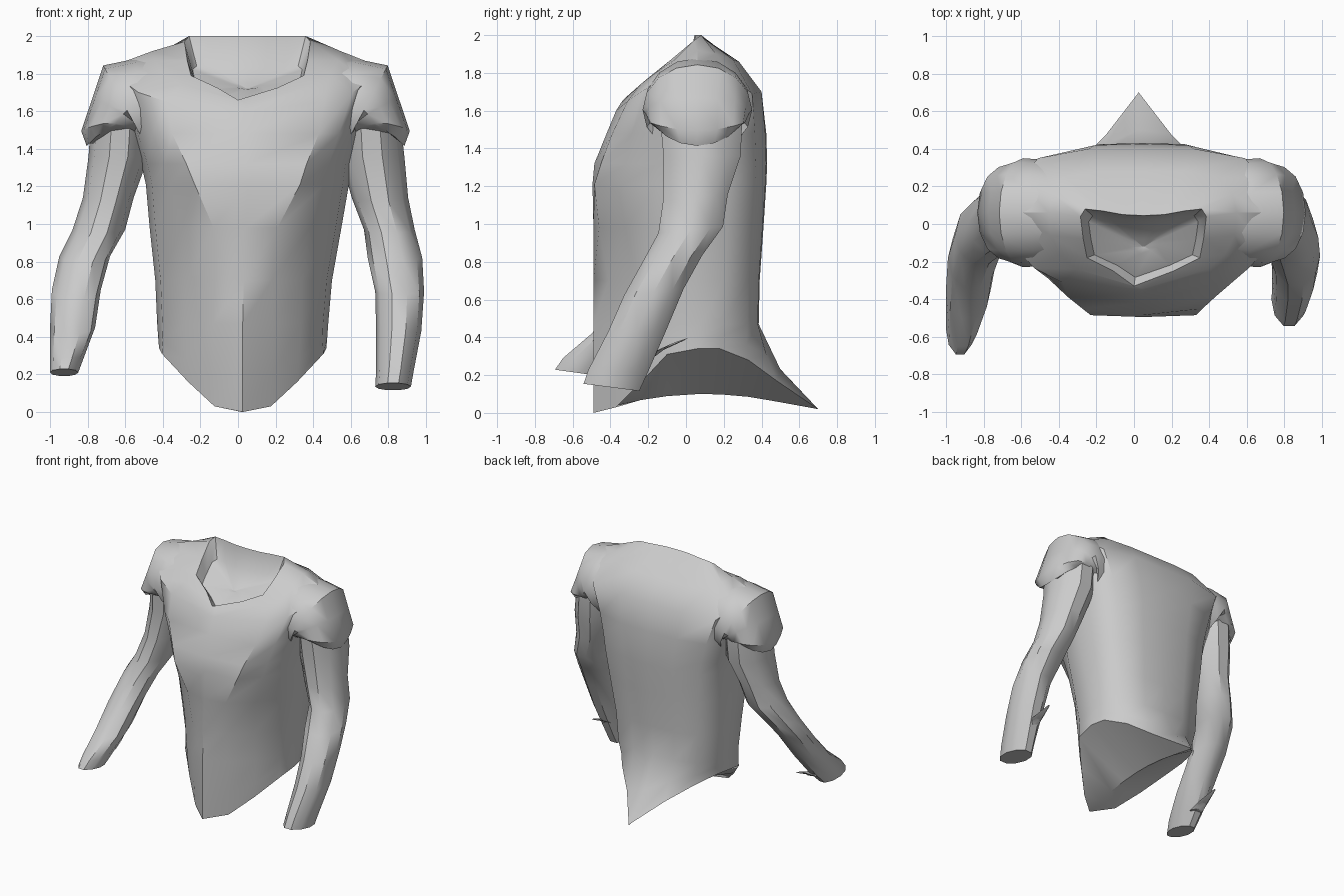
import bpy, bmesh
from math import cos, sin, pi, radians


def loft(name, rings, cap=True, angle=35):
    """Skin a list of equal-length closed rings."""
    bm = bmesh.new()
    vr = [[bm.verts.new(p) for p in r] for r in rings]
    n = len(rings[0])
    for a, b in zip(vr, vr[1:]):
        for i in range(n):
            j = (i + 1) % n
            bm.faces.new((a[i], a[j], b[j], b[i]))
    if cap:
        bm.faces.new(vr[0])
        bm.faces.new(vr[-1])
    bmesh.ops.remove_doubles(bm, verts=bm.verts, dist=0.0005)
    bmesh.ops.recalc_face_normals(bm, faces=bm.faces)
    me = bpy.data.meshes.new(name)
    bm.to_mesh(me)
    bm.free()
    ob = bpy.data.objects.new(name, me)
    bpy.context.collection.objects.link(ob)
    bpy.ops.object.select_all(action='DESELECT')
    ob.select_set(True)
    bpy.context.view_layer.objects.active = ob
    bpy.ops.object.shade_smooth_by_angle(angle=radians(angle))
    return ob


def full(half, cx):
    """Complete a half ring (front to back) by mirroring about cx."""
    right = [(cx + x, y, z) for x, y, z in half]
    left = [(cx - x, y, z) for x, y, z in half[-2:0:-1]]
    return right + left


def body_half(z, yf, fx, fy, sx, sy, yb):
    s1 = (sx * .94, sy)
    f2 = ((fx + s1[0]) / 2 + .015, (fy + sy) / 2 - .015)
    pts = [(0, yf), (fx, fy), f2, s1, (sx, sy + .18), (sx * .96, yb - .19),
           (sx * .78, yb - .06), (sx * .4, yb - .005), (0, yb)]
    return [(x, y, z) for x, y in pts]


# Torso: pointed hem, flare, body levels, shoulders, neckline
hem = [(0, -.49, 0), (.15, -.37, .03), (.29, -.24, .16), (.43, -.1, .31), (.445, .06, .34),
       (.42, .18, .34), (.32, .33, .28), (.17, .48, .17), (.0, .70, .02)]
flare = [(0, -.49, .2), (.155, -.38, .2), (.3, -.25, .28), (.425, -.1, .38), (.45, .07, .4),
         (.425, .18, .4), (.33, .32, .36), (.17, .425, .31), (0, .50, .23)]
keel = [(0, y, .1 * (1 - ((y - .1) / .6) ** 2)) for _, y, _ in hem]
keel[0], keel[-1] = hem[0], hem[-1]
levels = [  # z, front y, chest x, chest y, side x, side y, back y
    (.47, -.49, .16, -.39, .455, -.1, .385),
    (.70, -.49, .15, -.41, .47, -.13, .39),
    (.98, -.49, .17, -.46, .51, -.15, .41),
    (1.21, -.495, .28, -.485, .54, -.15, .425),
    (1.32, -.485, .32, -.45, .56, -.15, .43),
    (1.48, -.42, .39, -.39, .61, -.16, .425)]
shoulder = [(0, -.37, 1.6), (.42, -.31, 1.65), (.57, -.235, 1.70), (.65, -.15, 1.76),
            (.67, .06, 1.855), (.65, .24, 1.78), (.55, .35, 1.69), (.28, .40, 1.70), (0, .40, 1.70)]
upper = [(0, -.345, 1.64), (.35, -.24, 1.74), (.44, -.16, 1.80), (.49, -.06, 1.87),
         (.50, .06, 1.92), (.48, .16, 1.90), (.41, .25, 1.87), (.22, .28, 1.86), (0, .28, 1.86)]
neck = [(-.05, -.33, 1.66), (.16, -.25, 1.725), (.30, -.18, 1.79), (.32, -.08, 1.87),
        (.335, .04, 1.97), (.31, .08, 2.0), (.22, .07, 2.0), (.11, .05, 2.0), (0, .045, 2.0)]
bowl = [(x * .87, -.1 + (y + .1) * .8, 1.63 + (z - 1.66) * .62) for x, y, z in neck]
floor = [(x * .25, -.11 + .2 * (y + .1), 1.73 + .1 * (z - 1.8)) for x, y, z in neck]
core = [(x * .02, -.12, 1.72) for x, y, z in neck]
cx = [.025, .03, .04, .05, .045, .04]
rings = [full(keel, .02), full(hem, .025), full(flare, .025)]
rings += [full(body_half(*l), c) for l, c in zip(levels, cx)]
rings += [full(shoulder, .04), full(upper, .045)]
rings += [full(r, .05) for r in (neck, bowl, floor, core)]
loft("torso", rings, cap=False, angle=40)


def tube(name, spec, n=12):
    """Spec rows: centre x, y, z, x radius, y radius, x tilt, y tilt (rise over run)."""
    rs = []
    for x, y, z, a, b, tx, ty in spec:
        ring = []
        for i in range(n):
            u, v = a * cos(2 * pi * i / n), b * sin(2 * pi * i / n)
            ring.append((x + u, y + v, z + u * tx + v * ty))
        rs.append(ring)
    return loft(name, rs)


# Short over-sleeves flowing out of the shoulders, mirrored about the garment centre
for side, label in ((1, "right"), (-1, "left")):
    rs = []
    # distance out, z, ring angle, radius, depth radius, rise of the lip, inner taper
    for d, z, ang, a, b, lip, taper in (
            (.40, 1.61, 90, .27, .26, 0, 0), (.56, 1.615, 84, .265, .285, 0, 0),
            (.63, 1.605, 62, .27, .29, 0, 0), (.65, 1.555, 34, .20, .285, .03, .04),
            (.69, 1.475, 6, .185, .28, .06, .1), (.685, 1.425, -4, .16, .235, .09, .1)):
        t = radians(ang)
        ring = []
        for i in range(16):
            p = 2 * pi * i / 16
            u, v = a * cos(p), b * sin(p) * (1 - taper * (1 - cos(p)))
            ring.append((.04 + side * (d + u * cos(t)), .06 + v, z + u * sin(t) + lip * sin(p) ** 2))
        rs.append(ring)
    loft(label + "_short_sleeve", rs, angle=45)

# Long sleeves, posed differently on each side
tube("right_long_sleeve", [
    (.70, .08, 1.58, .16, .23, 0, 0), (.715, .085, 1.36, .17, .215, 0, 0),
    (.755, .05, 1.14, .15, .18, 0, .1), (.805, .025, .97, .135, .18, 0, .1),
    (.835, -.07, .82, .145, .165, 0, .1), (.86, -.17, .64, .13, .165, 0, .1),
    (.855, -.26, .43, .12, .16, 0, 0), (.835, -.36, .22, .10, .165, 0, -.05),
    (.825, -.395, .135, .095, .155, 0, -.13)], 10)
tube("left_long_sleeve", [
    (-.62, .08, 1.58, .16, .23, 0, 0), (-.635, .085, 1.36, .16, .215, 0, 0),
    (-.69, .05, 1.14, .135, .18, 0, .1), (-.74, .015, .97, .14, .18, 0, .1),
    (-.815, -.05, .83, .135, .17, 0, .2), (-.86, -.18, .65, .13, .17, 0, .3),
    (-.88, -.34, .45, .12, .17, 0, .2), (-.91, -.49, .29, .09, .17, 0, 0),
    (-.925, -.56, .21, .075, .14, 0, -.14)], 10)

# Loose folds of cloth behind the cuffs
for label, x, y, z in (("right", .84, -.22, .30), ("left", -.90, -.36, .28)):
    tube(label + "_cuff_fold", [
        (x, y, z, .05, .06, 0, 0), (x, y + .10, z + .04, .04, .05, 0, .6),
        (x, y + .22, z + .09, .01, .015, 0, .6)], 5)
